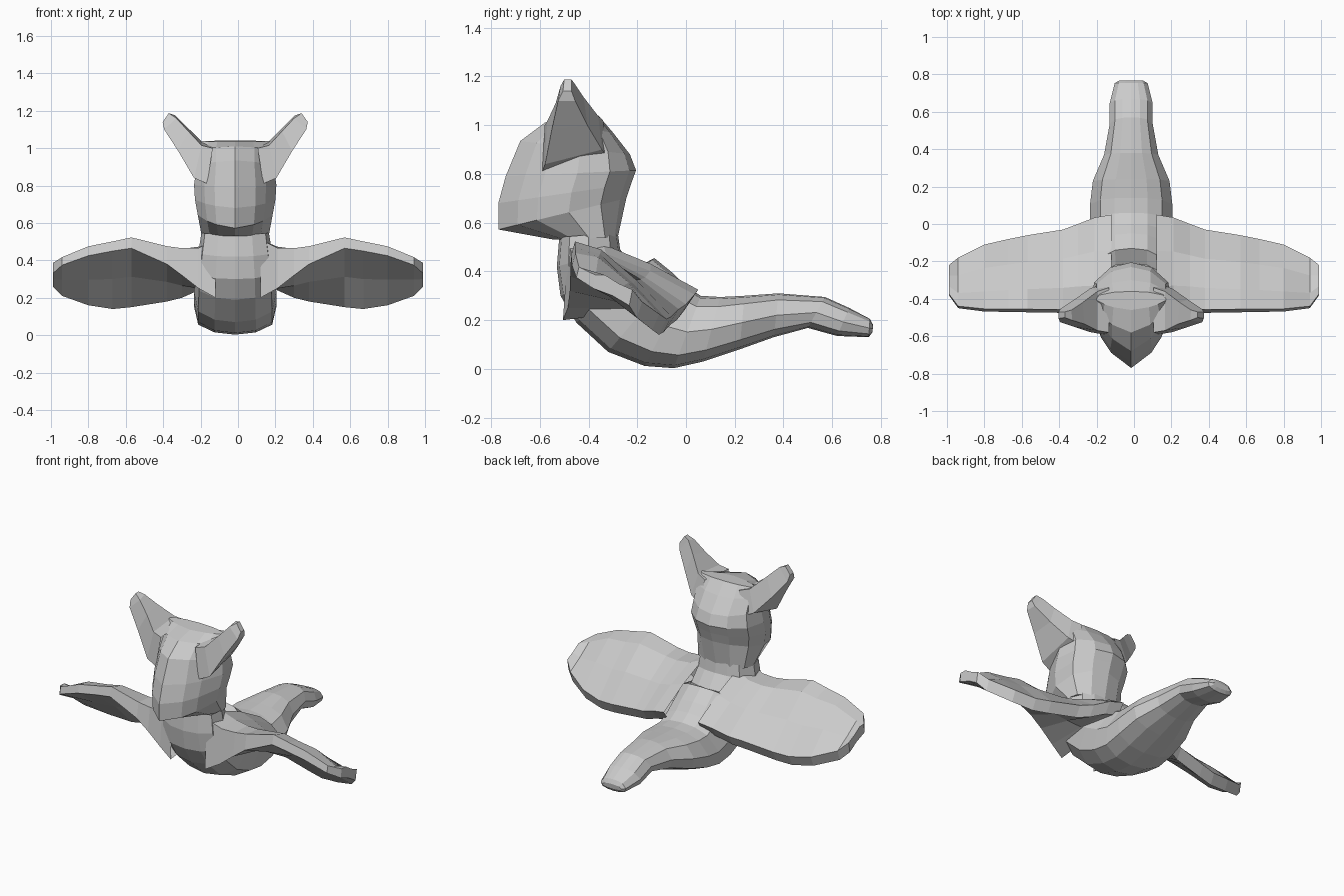
import bpy, bmesh

cube = bpy.data.objects.get("Cube")
if cube:
    bpy.data.objects.remove(cube, do_unlink=True)

grey = bpy.data.materials.new("plain grey")
grey.use_nodes = True
colour = (0.6, 0.6, 0.6, 1)
grey.diffuse_color = colour
grey.node_tree.nodes["Principled BSDF"].inputs["Base Color"].default_value = colour

MID = -0.015  # the body sits slightly off the centre line


def loft(name, rings, cap_start=False):
    """Skin a list of equal-sized point rings; roots buried in the body stay open."""
    bm = bmesh.new()
    loops = [[bm.verts.new(p) for p in ring] for ring in rings]
    for a, b in zip(loops, loops[1:]):
        for i in range(len(a)):
            j = (i + 1) % len(a)
            bm.faces.new((a[i], a[j], b[j], b[i]))
    root = bm.faces.new(loops[0])
    bm.faces.new(loops[-1])
    bmesh.ops.recalc_face_normals(bm, faces=bm.faces)
    if not cap_start:
        bmesh.ops.delete(bm, geom=[root], context="FACES_ONLY")
    mesh = bpy.data.meshes.new(name)
    bm.to_mesh(mesh)
    bm.free()
    mesh.materials.append(grey)
    obj = bpy.data.objects.new(name, mesh)
    bpy.context.collection.objects.link(obj)


def section(profile, front, back, width):
    """Mirrored ring spanning from a front point to a back point (y, z)."""
    half = [(w * width, front[0] + t * (back[0] - front[0]),
             front[1] + t * (back[1] - front[1])) for w, t in profile]
    other = [(-x, y, z) for x, y, z in half[-2:0:-1]]
    return [(x + MID, y, z) for x, y, z in half + other]


# Neck, chest, belly and tail: front/under point, back/upper point, half width
torso = [
    ((-.52, .54), (-.28, .56), .18),
    ((-.53, .42), (-.27, .49), .195), ((-.515, .30), (-.21, .41), .21),
    ((-.45, .19), (-.13, .455), .215), ((-.32, .07), (-.05, .39), .22),
    ((-.17, .012), (0, .34), .22), ((-.05, .003), (.06, .30), .22),
    ((.07, .03), (.14, .295), .22), ((.22, .08), (.24, .30), .205),
    ((.36, .13), (.38, .31), .145), ((.50, .168), (.57, .295), .115),
    ((.62, .135), (.67, .25), .115), ((.75, .13), (.755, .205), .088),
    ((.765, .15), (.768, .18), .065)]
body_profile = [(0, 0), (.5, .04), (.9, .18), (1, .5), (.75, .85), (.4, .97), (0, 1)]
loft("body_and_tail", [section(body_profile, *r) for r in torso])

# Head with a keeled face and a jaw line rising to the back
skull = [
    ((-.54, .53), (-.28, .54), .18), ((-.77, .572), (-.245, .70), .20),
    ((-.77, .68), (-.225, .76), .215), ((-.74, .79), (-.205, .815), .22),
    ((-.68, .935), (-.23, .88), .205), ((-.58, 1.01), (-.30, .97), .205),
    ((-.46, 1.035), (-.36, 1.04), .19)]
head_profile = [(0, 0), (.5, .15), (.75, .3), (1, .55), (.9, .8), (.5, .95), (0, 1)]
loft("head", [section(head_profile, *r) for r in skull], cap_start=True)

# Wing stations: x, leading y, top z, lower z, trailing y, trailing z
stations = [
    (.12, -.505, .52, .20, .05, .29), (.21, -.485, .475, .25, .035, .27),
    (.30, -.477, .475, .32, 0, .23), (.38, -.475, .487, .38, -.03, .21),
    (.57, -.472, .537, .465, -.06, .18), (.67, -.47, .515, .45, -.08, .17),
    (.80, -.468, .487, .425, -.11, .19), (.94, -.45, .425, .375, -.18, .24),
    (.99, -.38, .39, .33, -.22, .29)]


def wing_ring(side, x, yl, zt, zl, yt, zb):
    def along(t, z, lift):
        return (side * x, yl + t * (yt - yl), z + t * (zb - z) + lift)
    bulge = .06 if x < .9 else .025
    return [along(0, zl, 0), along(.04, zt, 0), along(.3, zt, bulge),
            along(.65, zt, bulge), along(1, zb, .035), along(.92, zb, -.03),
            along(.5, zl, -.01)]


# Ear rings from the skull to the rounded tip
ear = [
    [(.15, -.59, .81), (.15, -.32, .87), (.12, -.34, 1.02), (.12, -.58, 1.0)],
    [(.22, -.578, .84), (.22, -.345, .90), (.18, -.36, 1.037), (.18, -.57, 1.015)],
    [(.305, -.55, .985), (.305, -.405, 1.0), (.26, -.42, 1.115), (.25, -.535, 1.09)],
    [(.38, -.525, 1.10), (.38, -.455, 1.10), (.32, -.46, 1.175), (.315, -.515, 1.16)],
    [(.388, -.505, 1.14), (.388, -.47, 1.14), (.355, -.47, 1.187), (.355, -.5, 1.187)]]

for label, side in (("left", 1), ("right", -1)):
    loft(label + "_wing", [wing_ring(side, *s) for s in stations])
    loft(label + "_ear", [[(side * x + MID, y, z) for x, y, z in r] for r in ear])
